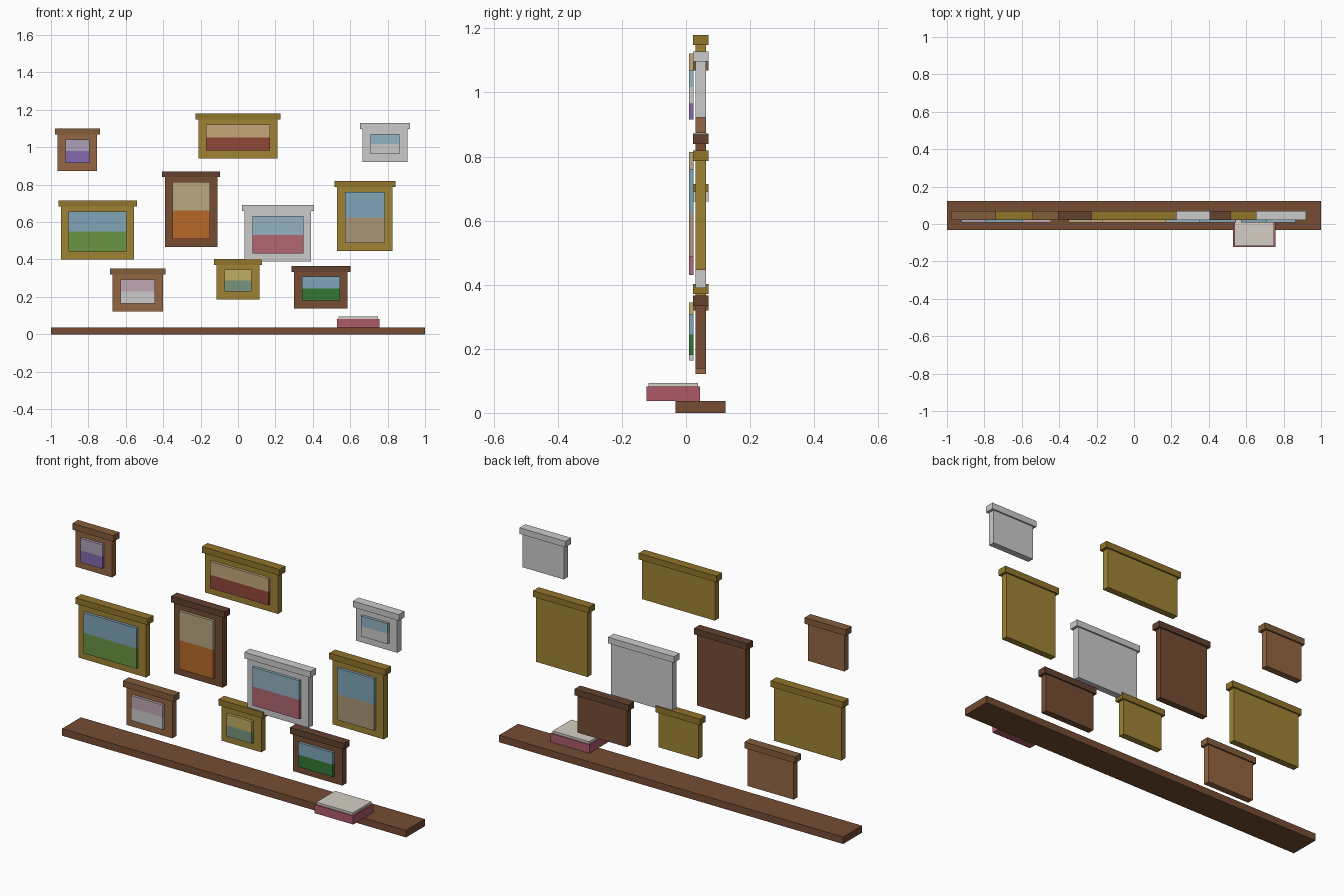
import bpy

if "Cube" in bpy.data.objects:
    bpy.data.objects.remove(bpy.data.objects["Cube"])

# frame colour and top moulding colour, as seen on screen
COLOURS = {
    "gold": ((0.56, 0.46, 0.18), (0.51, 0.41, 0.15)),
    "brown": ((0.52, 0.36, 0.23), (0.46, 0.33, 0.21)),
    "walnut": ((0.41, 0.27, 0.18), (0.35, 0.23, 0.17)),
}
GREY = (0.71, 0.71, 0.71)


def to_linear(rgb):
    """Screen colour to linear material colour, allowing for shading."""
    return [((c / 0.9 + 0.055) / 1.055) ** 2.4 for c in rgb]


def material(name, rgb):
    mat = bpy.data.materials.get(name) or bpy.data.materials.new(name)
    mat.diffuse_color = (*(rgb if rgb == GREY else to_linear(rgb)), 1)
    mat.use_nodes = True
    mat.node_tree.nodes["Principled BSDF"].inputs["Base Color"].default_value = mat.diffuse_color
    return mat


def box(name, x, y, z, mat):
    """Box from (min, max) ranges on each axis."""
    bpy.ops.mesh.primitive_cube_add(
        size=1, location=[(a + b) / 2 for a, b in (x, y, z)])
    ob = bpy.context.object
    ob.name = name
    ob.scale = [b - a for a, b in (x, y, z)]
    bpy.ops.object.transform_apply(location=False, rotation=False, scale=True)
    ob.data.materials.append(mat)
    return ob


BORDER, OVERHANG, CAP = 0.042, 0.014, 0.032


def framed_picture(name, cx, cz, w, h, wood, upper, lower):
    body_rgb, cap_rgb = COLOURS.get(wood, (GREY, GREY))
    hw, hh = w / 2, h / 2
    bw, top = hw + BORDER, cz + hh + BORDER
    # backing frame and the moulding along its top edge
    box(name + "_frame", (cx - bw, cx + bw), (0.029, 0.0625),
        (cz - hh - BORDER, top), material(wood, body_rgb))
    cw = bw + OVERHANG
    box(name + "_top_moulding", (cx - cw, cx + cw), (0.022, 0.070),
        (top - CAP / 2, top + CAP / 2), material(wood + "_dark", cap_rgb))
    # two-tone picture panel
    x, y = (cx - hw, cx + hw), (0.009, 0.0235)
    box(name + "_picture_upper", x, y, (cz, cz + hh),
        material(name + "_upper", upper))
    box(name + "_picture_lower", x, y, (cz - hh, cz),
        material(name + "_lower", lower))


sky = (0.45, 0.58, 0.65)
# name, centre x, centre z, width, height, frame, upper colour, lower colour
PICTURES = [
    ("lavender", -0.859, 0.979, 0.128, 0.126, "brown", (0.61, 0.57, 0.65), (0.46, 0.37, 0.62)),
    ("desert", 0.0, 1.052, 0.340, 0.140, "gold", (0.70, 0.59, 0.43), (0.51, 0.25, 0.20)),
    ("snow", 0.786, 1.017, 0.155, 0.107, "silver", (0.52, 0.64, 0.69), GREY),
    ("meadow", -0.751, 0.550, 0.308, 0.214, "gold", sky, (0.37, 0.52, 0.24)),
    ("autumn", -0.250, 0.661, 0.198, 0.305, "walnut", (0.65, 0.59, 0.45), (0.65, 0.37, 0.14)),
    ("blossom", 0.213, 0.532, 0.272, 0.202, "silver", (0.52, 0.63, 0.68), (0.63, 0.36, 0.40)),
    ("coast", 0.678, 0.624, 0.214, 0.273, "gold", sky, (0.60, 0.53, 0.42)),
    ("dawn", -0.536, 0.229, 0.184, 0.130, "brown", (0.68, 0.59, 0.63), GREY),
    ("lake", 0.0, 0.287, 0.147, 0.116, "gold", (0.68, 0.61, 0.36), (0.42, 0.53, 0.45)),
    ("forest", 0.443, 0.244, 0.203, 0.128, "walnut", sky, (0.18, 0.42, 0.18)),
]
for p in PICTURES:
    framed_picture(*p)

# shelf
box("shelf", (-1, 1), (-0.033, 0.123), (0, 0.037), material("walnut", COLOURS["walnut"][0]))

# book lying on the shelf, with pale top
box("book_body", (0.53, 0.756), (-0.123, 0.044), (0.037, 0.082),
    material("book_red", (0.61, 0.32, 0.37)))
box("book_top", (0.537, 0.749), (-0.117, 0.038), (0.082, 0.094),
    material("paper", (0.75, 0.73, 0.69)))
